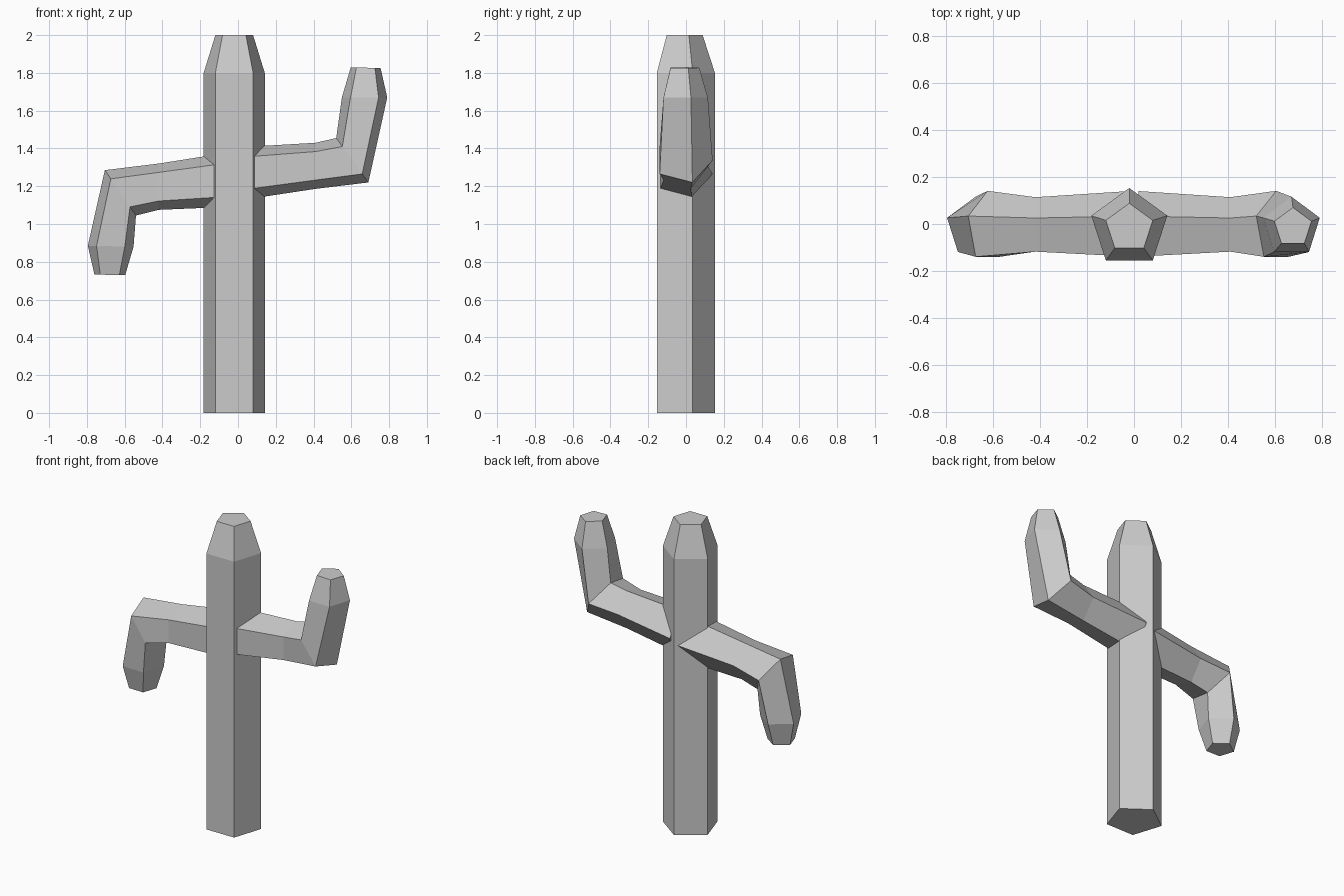
import bpy, bmesh
from math import sin, cos, pi

if "Cube" in bpy.data.objects:
    bpy.data.objects.remove(bpy.data.objects["Cube"])


def loft(name, rings):
    """Skin a list of equal-sided rings and cap both ends."""
    bm = bmesh.new()
    loops = [[bm.verts.new(p) for p in ring] for ring in rings]
    n = len(loops[0])
    for a, b in zip(loops, loops[1:]):
        for i in range(n):
            j = (i + 1) % n
            bm.faces.new((a[i], a[j], b[j], b[i]))
    bm.faces.new(loops[0])
    bm.faces.new(loops[-1])
    bmesh.ops.recalc_face_normals(bm, faces=bm.faces)
    mesh = bpy.data.meshes.new(name)
    bm.to_mesh(mesh)
    bm.free()
    obj = bpy.data.objects.new(name, mesh)
    bpy.context.collection.objects.link(obj)
    return obj


# unit pentagon with its point towards the back (+y)
PENTAGON = [(sin(2 * pi * i / 5), cos(2 * pi * i / 5)) for i in range(5)]


def trunk_ring(z, r):
    return [(-0.02 + r * u, -0.017 + r * v, z) for u, v in PENTAGON]


def arm_ring(ax, az, bx, bz, r):
    """Pentagon whose widest corners sit at (ax, az) and (bx, bz) in front view."""
    cx, cz = (ax + bx) / 2, (az + bz) / 2
    k = 0.5 / sin(2 * pi / 5)
    return [(cx + (ax - bx) * k * u, -0.014 + r * v, cz + (az - bz) * k * u)
            for u, v in PENTAGON]


# trunk with tapered tip
loft("trunk", [trunk_ring(0, 0.17), trunk_ring(1.8, 0.17), trunk_ring(2, 0.105)])

# arm bending upwards
loft("raised_arm", [arm_ring(*p) for p in (
    (0.02, 1.407, 0.02, 1.127, 0.154),
    (0.41, 1.43, 0.41, 1.186, 0.128),
    (0.52, 1.455, 0.69, 1.22, 0.155),
    (0.55, 1.67, 0.79, 1.67, 0.13),
    (0.597, 1.83, 0.755, 1.825, 0.084))])

# arm bending downwards
loft("drooping_arm", [arm_ring(*p) for p in (
    (-0.02, 1.383, -0.02, 1.092, 0.154),
    (-0.42, 1.32, -0.42, 1.075, 0.128),
    (-0.705, 1.285, -0.54, 1.045, 0.155),
    (-0.795, 0.885, -0.553, 0.88, 0.13),
    (-0.76, 0.732, -0.597, 0.73, 0.084))])
